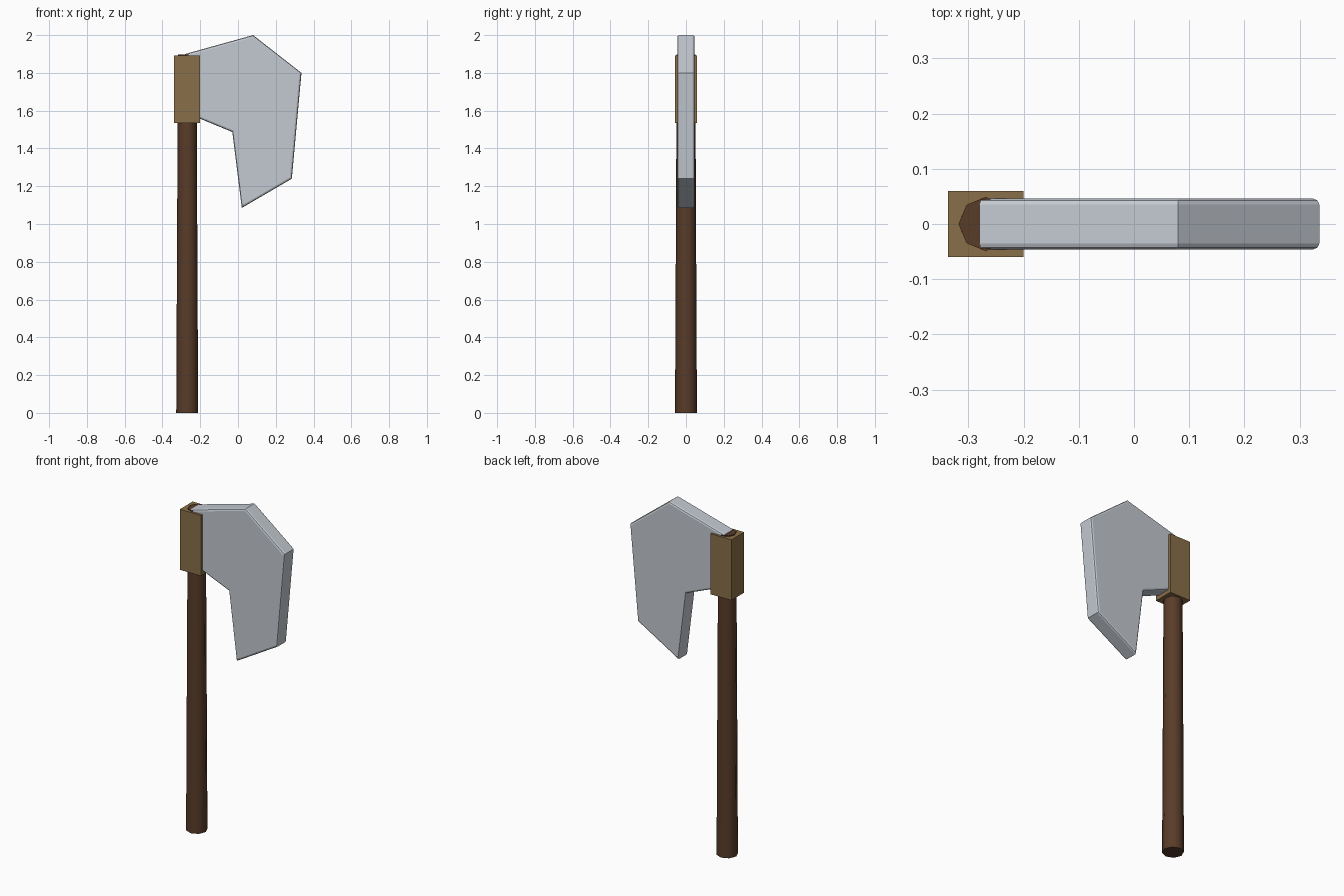
import bpy, bmesh
from mathutils import Matrix

if "Cube" in bpy.data.objects:
    bpy.data.objects.remove(bpy.data.objects["Cube"])


def finish(bm, name, color, smooth=None):
    bmesh.ops.recalc_face_normals(bm, faces=bm.faces)
    mesh = bpy.data.meshes.new(name)
    bm.to_mesh(mesh)
    bm.free()
    obj = bpy.data.objects.new(name, mesh)
    bpy.context.collection.objects.link(obj)
    mat = bpy.data.materials.new(name + "_material")
    mat.diffuse_color = (*color, 1)
    mat.use_nodes = True
    mat.node_tree.nodes["Principled BSDF"].inputs["Base Color"].default_value = mat.diffuse_color
    mesh.materials.append(mat)
    if smooth:
        bpy.context.view_layer.objects.active = obj
        obj.select_set(True)
        bpy.ops.object.shade_smooth_by_angle(angle=smooth)
        obj.select_set(False)
    return obj


AXIS = -0.269

# Handle: slightly tapered eight-sided shaft, ending just above the collar
HANDLE_TOP = 1.897
bm = bmesh.new()
bmesh.ops.create_cone(bm, cap_ends=True, segments=8, radius1=0.058, radius2=0.049,
                      depth=HANDLE_TOP,
                      matrix=Matrix.Translation((AXIS, 0, HANDLE_TOP / 2)))
# keep a vertex on the x axis
if not any(abs(v.co.y) < 1e-4 for v in bm.verts):
    bmesh.ops.rotate(bm, verts=bm.verts, cent=(AXIS, 0, 0),
                     matrix=Matrix.Rotation(0.3926991, 3, 'Z'))
finish(bm, "handle", (0.1, 0.045, 0.022), smooth=0.9)

# Collar: block clamping the blade to the handle
bm = bmesh.new()
bmesh.ops.create_cube(bm, size=1, matrix=Matrix.Translation((AXIS, 0, 1.7135))
                      @ Matrix.Diagonal((0.137, 0.119, 0.357, 1)))
finish(bm, "collar", (0.25, 0.16, 0.065))

# Blade: extruded outline with softened rims on both faces
outline = [(-0.28, 1.9), (0.08, 2.0), (0.336, 1.8), (0.285, 1.24),
           (0.02, 1.085), (-0.03, 1.487), (-0.20, 1.557), (-0.28, 1.59)]
HALF = 0.046
bm = bmesh.new()
face = bm.faces.new([bm.verts.new((x, -HALF, z)) for x, z in outline])
ext = bmesh.ops.extrude_face_region(bm, geom=[face], use_keep_orig=True)
bmesh.ops.translate(bm, vec=(0, 2 * HALF, 0),
                    verts=[g for g in ext["geom"] if isinstance(g, bmesh.types.BMVert)])
bmesh.ops.recalc_face_normals(bm, faces=bm.faces)
rims = [e for e in bm.edges if abs(e.verts[0].co.y - e.verts[1].co.y) < 1e-5]
bmesh.ops.bevel(bm, geom=rims, offset=0.011, offset_type='OFFSET', segments=2,
                profile=0.5, affect='EDGES', clamp_overlap=True)
finish(bm, "blade", (0.55, 0.59, 0.64))
